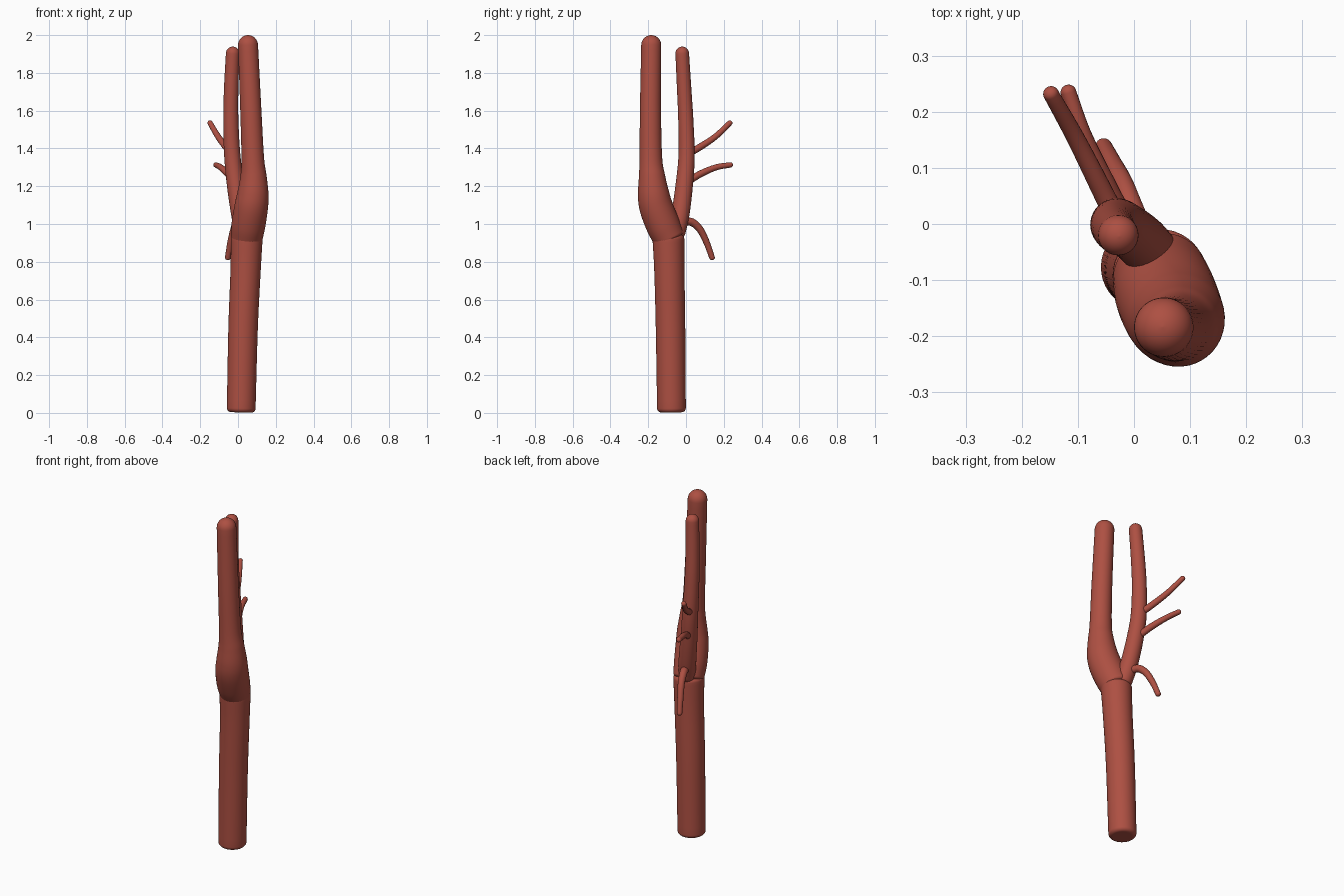
import bpy, bmesh, math
from mathutils import Vector

if "Cube" in bpy.data.objects:
    bpy.data.objects.remove(bpy.data.objects["Cube"])

red = bpy.data.materials.new("artery red")
red.diffuse_color = (0.42, 0.08, 0.055, 1)
red.use_nodes = True
red.node_tree.nodes["Principled BSDF"].inputs["Base Color"].default_value = red.diffuse_color


def catmull(a, b, c, d, t):
    return 0.5 * (2 * b + (c - a) * t + (2 * a - 5 * b + 4 * c - d) * t * t
                  + (3 * b - a - 3 * c + d) * t ** 3)


def vessel(name, pts, start_round, end_round, sides=40, steps=10):
    """Tube swept through (x, y, z, radius) points with rounded ends."""
    p = [Vector(q) for q in pts]
    p = [2 * p[0] - p[1]] + p + [2 * p[-1] - p[-2]]
    path = [catmull(*p[i:i + 4], k / steps)
            for i in range(len(p) - 3) for k in range(steps)] + [p[-2]]
    pos = [q.to_3d() for q in path]
    rad = [q[3] for q in path]
    n = len(pos)
    tan = [(pos[min(i + 1, n - 1)] - pos[max(i - 1, 0)]).normalized() for i in range(n)]
    rings = [(pos[i], tan[i], rad[i]) for i in range(n)]

    # rounded rims continue past both path ends
    def rim(i, sign, depth):
        out = []
        for k in range(1, 9):
            a = math.pi / 2 * k / 8
            out.append((pos[i] + tan[i] * sign * depth * math.sin(a), tan[i],
                        max(rad[i] - depth * (1 - math.cos(a)), 0.0008)))
        return out
    rings = rim(0, -1, start_round)[::-1] + rings + rim(-1, 1, end_round)

    bm = bmesh.new()
    u = tan[0].orthogonal().normalized()
    loops = []
    for c, t, r in rings:
        u = (u - t * u.dot(t)).normalized()
        v = t.cross(u)
        loops.append([bm.verts.new(c + r * (math.cos(a) * u + math.sin(a) * v))
                      for a in (2 * math.pi * k / sides for k in range(sides))])
    for a, b in zip(loops, loops[1:]):
        for k in range(sides):
            j = (k + 1) % sides
            bm.faces.new((a[k], a[j], b[j], b[k]))
    bm.faces.new(loops[0][::-1])
    bm.faces.new(loops[-1])
    for f in bm.faces:
        f.smooth = len(f.verts) == 4
    me = bpy.data.meshes.new(name)
    bm.to_mesh(me)
    bm.free()
    me.materials.append(red)
    ob = bpy.data.objects.new(name, me)
    bpy.context.collection.objects.link(ob)
    return ob


# main trunk
vessel("trunk_artery", [(0.017, -0.077, 0.025, 0.076), (0.027, -0.082, 0.45, 0.078),
                        (0.040, -0.088, 0.75, 0.080), (0.046, -0.093, 0.92, 0.084)],
       0.022, 0.022)

# large branch with bulb
vessel("bulb_branch", [(0.047, -0.095, 0.935, 0.085), (0.056, -0.124, 1.00, 0.090),
                       (0.070, -0.158, 1.09, 0.089), (0.079, -0.172, 1.16, 0.083),
                       (0.082, -0.180, 1.25, 0.070), (0.078, -0.186, 1.35, 0.060),
                       (0.068, -0.188, 1.60, 0.056), (0.053, -0.184, 1.947, 0.053)],
       0.018, 0.053)

# slender branch
vessel("slender_branch", [(0.030, -0.050, 0.96, 0.048), (0.012, -0.030, 1.05, 0.048),
                          (-0.012, -0.010, 1.20, 0.046), (-0.030, 0.003, 1.36, 0.043),
                          (-0.038, -0.001, 1.55, 0.040), (-0.036, -0.010, 1.72, 0.038),
                          (-0.028, -0.020, 1.903, 0.036)],
       0.036, 0.036)

# small side twigs
twigs = {
    "upper_twig": [(-0.035, 0.015, 1.375, 0.019), (-0.062, 0.070, 1.405, 0.018),
                   (-0.105, 0.155, 1.462, 0.016), (-0.148, 0.232, 1.535, 0.014)],
    "middle_twig": [(-0.020, 0.010, 1.225, 0.019), (-0.055, 0.080, 1.267, 0.018),
                    (-0.092, 0.160, 1.300, 0.016), (-0.117, 0.235, 1.313, 0.014)],
    "lower_twig": [(0.015, -0.020, 1.01, 0.022), (-0.005, 0.030, 1.010, 0.021),
                   (-0.022, 0.075, 0.970, 0.019), (-0.040, 0.110, 0.900, 0.017),
                   (-0.054, 0.138, 0.822, 0.015)],
}
for name, pts in twigs.items():
    vessel(name, pts, 0.014, 0.013, sides=20, steps=8)
